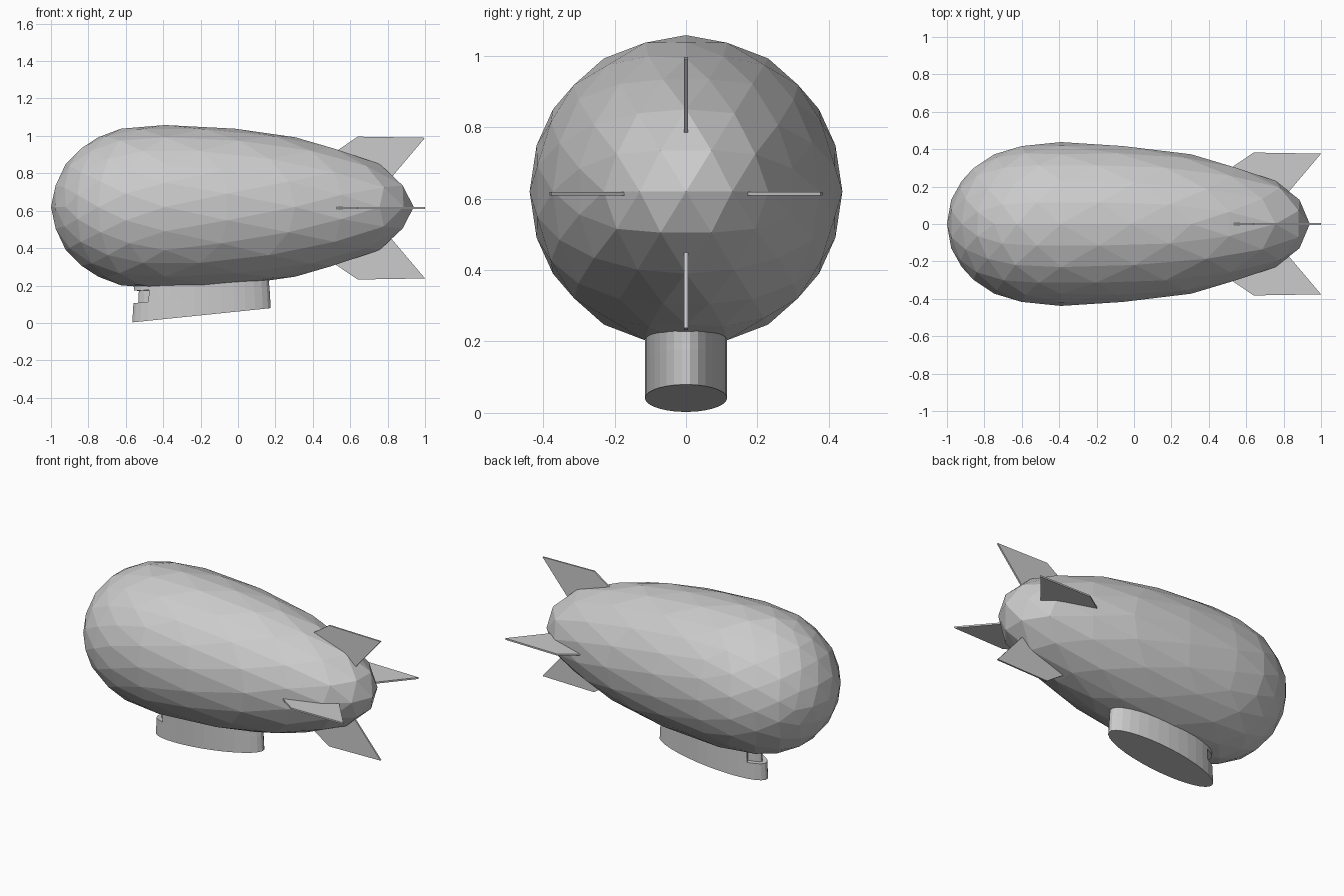
import bpy, bmesh, math
from mathutils import Matrix

if "Cube" in bpy.data.objects:
    bpy.data.objects.remove(bpy.data.objects["Cube"])

HULL_Z = 0.62
HULL_R = 0.438


def finish(bm, name):
    bmesh.ops.recalc_face_normals(bm, faces=bm.faces[:])
    mesh = bpy.data.meshes.new(name)
    bm.to_mesh(mesh)
    bm.free()
    obj = bpy.data.objects.new(name, mesh)
    bpy.context.collection.objects.link(obj)
    return obj


# Envelope: icosphere stretched lengthwise into a teardrop
STRETCH = [(-1, -1), (-.96, -.98), (-.87, -.93), (-.72, -.86), (-.55, -.76),
           (-.3, -.63), (0, -.39), (.27, -.05), (.55, .34), (.77, .62),
           (.87, .79), (.96, .89), (1, .94)]


def stretch(u):
    u = max(-1.0, min(1.0, u))
    for (u0, x0), (u1, x1) in zip(STRETCH, STRETCH[1:]):
        if u <= u1:
            return x0 + (x1 - x0) * (u - u0) / (u1 - u0)
    return STRETCH[-1][1]


bm = bmesh.new()
turn = Matrix.Rotation(math.pi / 2, 4, 'X') @ Matrix.Rotation(math.radians(58.283), 4, 'Y')
bmesh.ops.create_icosphere(bm, subdivisions=3, radius=1, matrix=turn)
for v in bm.verts:
    x, y, z = v.co
    v.co = (stretch(x), y * HULL_R, HULL_Z + z * HULL_R)
finish(bm, "envelope")

# Gondola: elliptical cabin with sloping floor and a recessed front window
SIDES = 32
CX = -0.195


def ring(bm, rx, ry, z, slope):
    verts = []
    for i in range(SIDES):
        a = 2 * math.pi * (i + 0.5) / SIDES
        x = CX + rx * math.cos(a)
        verts.append(bm.verts.new((x, ry * math.sin(a), z + slope * (x + 0.565))))
    return verts


bm = bmesh.new()
rings = [ring(bm, .372, .115, 0.003, .103),
         ring(bm, .366, .115, .105, .10),
         ring(bm, .364, .115, .173, .03),
         ring(bm, .360, .115, .29, 0)]
window = []
for level, (low, high) in enumerate(zip(rings, rings[1:])):
    for i in range(SIDES):
        j = (i + 1) % SIDES
        f = bm.faces.new((low[i], low[j], high[j], high[i]))
        if level == 1 and f.calc_center_median().x < -0.455:
            window.append(f)
bm.faces.new(rings[0][::-1])
bm.faces.new(rings[-1])
bmesh.ops.recalc_face_normals(bm, faces=bm.faces[:])
bmesh.ops.inset_region(bm, faces=window, thickness=0.001, depth=-0.028)
finish(bm, "gondola")

# Four tail fins around the hull axis
FIN = [(.46, .26), (.64, .382), (1.0, .376), (.80, .14)]
HALF = 0.005
for k, name in enumerate(("top_fin", "right_fin", "bottom_fin", "left_fin")):
    bm = bmesh.new()
    face = bm.faces.new([bm.verts.new((x, -HALF, r)) for x, r in FIN])
    new = bmesh.ops.extrude_face_region(bm, geom=[face])["geom"]
    bmesh.ops.translate(bm, vec=(0, 2 * HALF, 0),
                        verts=[g for g in new if isinstance(g, bmesh.types.BMVert)])
    place = Matrix.Translation((0, 0, 0.614)) @ Matrix.Rotation(k * math.pi / 2, 4, 'X')
    bmesh.ops.transform(bm, matrix=place, verts=bm.verts[:])
    finish(bm, name)
